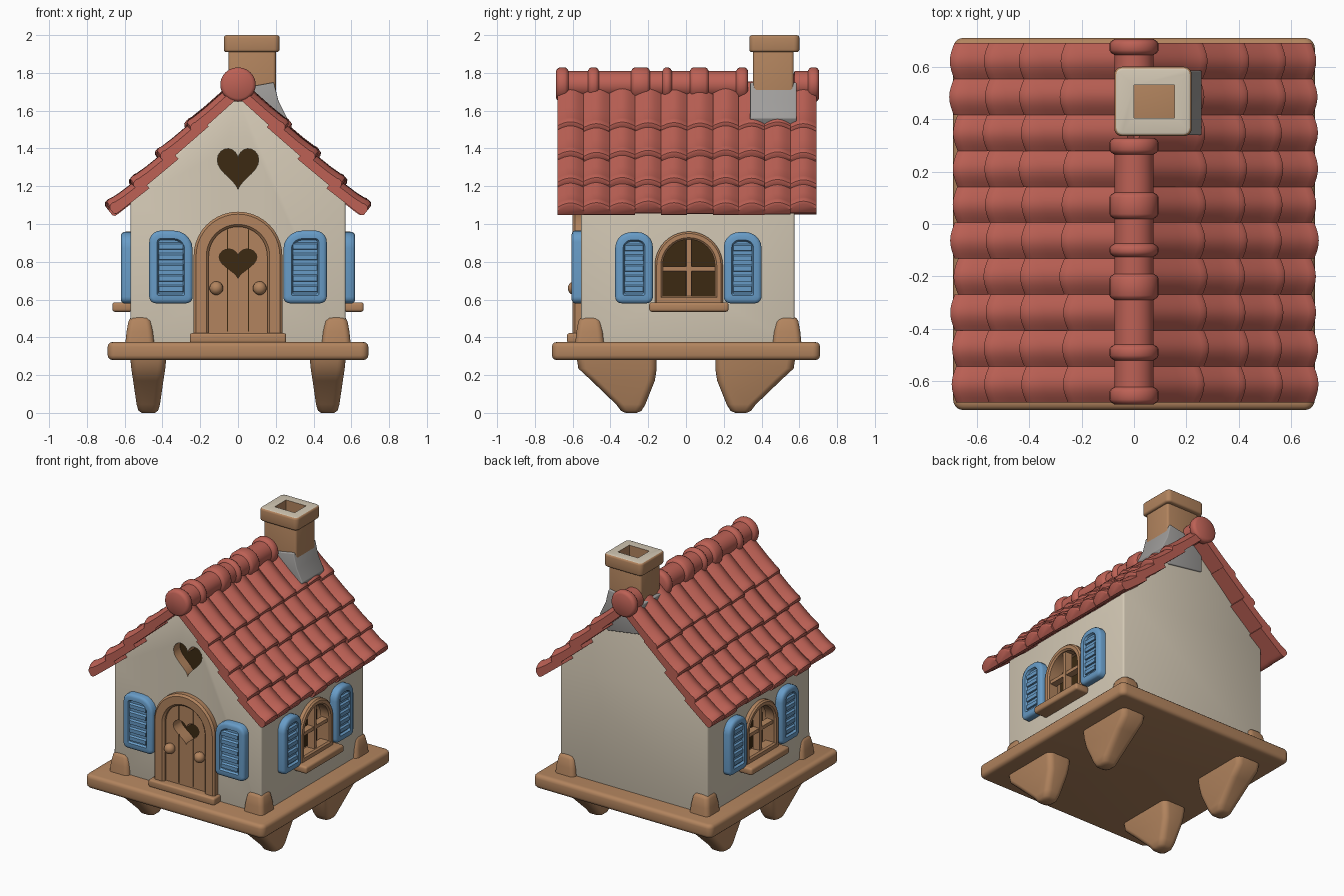
import bpy, bmesh, math, random
from mathutils import Vector

if "Cube" in bpy.data.objects:
    bpy.data.objects.remove(bpy.data.objects["Cube"])
random.seed(4)

def srgb(name, r, g, b):
    m = bpy.data.materials.new(name)
    m.diffuse_color = [((c / 255 + .055) / 1.055) ** 2.4 for c in (r, g, b)] + [1]
    m.use_nodes = True
    m.node_tree.nodes["Principled BSDF"].inputs["Base Color"].default_value = m.diffuse_color
    return m

WOOD = srgb("wood", 178, 132, 94)
RED = srgb("roof red", 189, 97, 85)
BLUE = srgb("shutter blue", 103, 155, 198)
CREAM = srgb("wall cream", 212, 201, 181)
GRAY = srgb("flashing gray", 160, 158, 156)
DARK = srgb("dark interior", 60, 42, 18)

# ---- helpers ----
def loft(bm, loops, cap=True, cyclic=False):
    """Skin a list of equal-length closed 3D loops; returns the first cap face."""
    vs = [[bm.verts.new(p) for p in lp] for lp in loops]
    n = len(vs[0])
    for a, b in zip(vs, vs[1:] + ([vs[0]] if cyclic else [])):
        for i in range(n):
            bm.faces.new((a[i], a[(i + 1) % n], b[(i + 1) % n], b[i]))
    if cap and not cyclic:
        bm.faces.new(vs[-1])
        return bm.faces.new(vs[0])

def make(name, bm, *mats, bevel=0):
    bmesh.ops.recalc_face_normals(bm, faces=bm.faces)
    me = bpy.data.meshes.new(name)
    bm.to_mesh(me)
    bm.free()
    for m in mats:
        me.materials.append(m)
    ob = bpy.data.objects.new(name, me)
    bpy.context.collection.objects.link(ob)
    if bevel:
        mod = ob.modifiers.new("bevel", 'BEVEL')
        mod.width, mod.segments, mod.limit_method = bevel, 3, 'ANGLE'
        apply(ob, mod)
    return ob

def apply(ob, mod):
    bpy.context.view_layer.objects.active = ob
    bpy.ops.object.modifier_apply(modifier=mod.name)

def cut(cutter, *targets):
    for ob in targets:
        mod = ob.modifiers.new("cut", 'BOOLEAN')
        mod.operation, mod.solver, mod.object = 'DIFFERENCE', 'EXACT', cutter
        apply(ob, mod)
    bpy.data.objects.remove(cutter)

def rrect(u0, u1, v0, v1, rb, rl=None, rr=None):
    """Rounded rectangle: bottom radius, top-left radius, top-right radius."""
    rl, rr = rl or rb, rr or rb
    pts = []
    for cu, cv, r, a0 in ((u1 - rb, v0 + rb, rb, -90), (u1 - rr, v1 - rr, rr, 0),
                          (u0 + rl, v1 - rl, rl, 90), (u0 + rb, v0 + rb, rb, 180)):
        for k in range(6):
            a = math.radians(a0 + 18 * k)
            pts.append((cu + r * math.cos(a), cv + r * math.sin(a)))
    return pts

def rect(u0, u1, v0, v1):
    return [(u0, v0), (u1, v0), (u1, v1), (u0, v1)]

def arch(hw, v0, vc):
    arc = [math.pi * k / 20 for k in range(21)]
    return [(-hw, v0), (hw, v0)] + [(hw * math.cos(a), vc + hw * math.sin(a)) for a in arc]

def heart(hw, v0, v1):
    k = (v1 - v0) / 29
    ts = [2 * math.pi * i / 36 for i in range(36)]
    return [(hw * math.sin(t) ** 3, v0 + k * (17 + 13 * math.cos(t) - 5 * math.cos(2 * t)
             - 2 * math.cos(3 * t) - math.cos(4 * t))) for t in ts]

# wall frames: (across, outward depth, up) -> world
front = lambda u, d, v: (u, -.555 - d, v)
right = lambda u, d, v: (.57 + d, .015 + u, v)
left = lambda u, d, v: (-.57 - d, .015 + u, v)
plan = lambda u, d, v: (u, v, d)

def plate(bm, F, *steps, **kw):
    return loft(bm, [[F(u, d, v) for u, v in pts] for pts, d in steps], **kw)

def solid(name, F, pts, d0, d1, *mats, bevel=0):
    bm = bmesh.new()
    plate(bm, F, (pts, d0), (pts, d1))
    return make(name, bm, *mats, bevel=bevel)

def cutter(F, pts, d0, d1):
    """Cutter whose sides leave wood and whose floor leaves the dark colour."""
    bm = bmesh.new()
    floor = plate(bm, F, (pts, d0), (pts, d1))
    for f in bm.faces:
        f.material_index = 1
    floor.material_index = 2
    return make("cutter", bm, CREAM, WOOD, DARK)

# ---- platform, legs, corner blocks ----
solid("platform", plan, rrect(-.69, .69, -.71, .71, .04), .28, .375, WOOD, bevel=.025)
legs, blocks = bmesh.new(), bmesh.new()
for sx in (-1, 1):
    for sy in (-1, 1):
        loft(legs, [[(sx * (.475 + u), sy * v, z) for u, v in rrect(-w, w, a, b, r)]
             for z, w, a, b, r in ((.3, .096, .155, .58, .04), (.235, .09, .155, .57, .04),
                                   (.17, .08, .165, .5, .04), (.045, .062, .215, .37, .04),
                                   (.012, .052, .235, .345, .035), (0, .035, .26, .32, .025))])
        cy = -.51 if sy < 0 else .535
        loft(blocks, [[(sx * .52 + u, cy + v, z) for u, v in rrect(-h, h, -h, h, .03)]
             for z, h in ((.36, .077), (.43, .07), (.485, .06), (.502, .05), (.508, .035))])
make("legs", legs, WOOD)
make("corner_blocks", blocks, WOOD)

# ---- house walls with gables ----
gable = [(-.57, .36), (.57, .36), (.57, 1.13), (0, 1.69), (-.57, 1.13)]
walls = solid("walls", front, gable, 0, -1.13, CREAM, WOOD, DARK, bevel=.012)
cut(cutter(front, heart(.11, 1.18, 1.4), -.07, .1), walls)
for F in (right, left):
    cut(cutter(F, arch(.145, .6, .78), -.07, .1), walls)

# ---- door ----
door = solid("door", front, arch(.165, .38, .83), -.03, .018, WOOD, WOOD, DARK)
for u in (-.055, .055):
    cut(cutter(front, rect(u - .003, u + .003, .43, .97), .012, .05), door)
cut(cutter(front, heart(.1, .71, .868), -.07, .1), door, walls)
bm = bmesh.new()
o, m, i2, i = arch(.235, .38, .83), arch(.222, .38, .83), arch(.168, .38, .83), arch(.155, .38, .83)
plate(bm, front, (o, -.01), (o, .032), (m, .045), (i2, .045), (i, .032), (i, -.01), cyclic=True)
make("door_frame", bm, WOOD)
solid("door_step", front, rect(-.255, .255, .37, .422), -.01, .075, WOOD, bevel=.012)
bm = bmesh.new()
for u in (-.115, .115):
    s = bmesh.ops.create_uvsphere(bm, u_segments=16, v_segments=10, radius=.036)
    bmesh.ops.translate(bm, verts=s["verts"], vec=front(u, .035, .66))
make("door_knobs", bm, WOOD)

# ---- side windows ----
for F, side in ((right, "right"), (left, "left")):
    bm = bmesh.new()
    o, m, i2, i = arch(.18, .58, .78), arch(.17, .58, .78), arch(.148, .61, .78), arch(.138, .62, .78)
    plate(bm, F, (o, -.01), (o, .025), (m, .035), (i2, .035), (i, .025), (i, -.04), cyclic=True)
    plate(bm, F, (rect(-.017, .017, .6, .93), -.03), (rect(-.013, .013, .6, .93), .018))
    plate(bm, F, (rect(-.145, .145, .747, .777), -.03), (rect(-.145, .145, .75, .774), .015))
    make(side + "_window_frame", bm, WOOD)
    solid(side + "_window_sill", F, rect(-.21, .21, .535, .585), -.01, .095, WOOD, bevel=.014)

# ---- shutters with slats ----
def shutter(name, F, u0, u1, v0, v1, rl, rr):
    bm = bmesh.new()
    def outline(k):
        return rrect(u0 + k, u1 - k, v0 + k, v1 - k, max(.035 - k, .008),
                     max(rl - k, .01), max(rr - k, .01))
    plate(bm, F, (outline(0), -.01), (outline(0), .035), (outline(.006), .045),
          (outline(.018), .05), (outline(.042), .05), (outline(.05), .036))
    for k in range(5):
        v = v0 + .08 + k * (v1 - v0 - .16) / 4
        plate(bm, F, (rect(u0 + .048, u1 - .048, v - .021, v + .021), .03),
              (rect(u0 + .052, u1 - .052, v - .018, v + .008), .047))
    make(name, bm, BLUE)

shutter("front_left_shutter", front, -.47, -.24, .58, .965, .06, .1)
shutter("front_right_shutter", front, .24, .47, .58, .965, .1, .06)
for F, side in ((right, "right"), (left, "left")):
    shutter(side + "_front_shutter", F, -.39, -.19, .58, .957, .085, .08)
    shutter(side + "_back_shutter", F, .185, .385, .58, .957, .08, .085)

# ---- roof tiles: four overlapping rows of ten arched tiles per side ----
bm = bmesh.new()
rows = (((.03, 1.76), (.285, 1.53)), ((.21, 1.58), (.44, 1.38)),
        ((.37, 1.41), (.58, 1.235)), ((.52, 1.255), (.705, 1.11)))
W = 1.37 / 10
for sx in (-1, 1):
    for p, q in rows:
        p, q = Vector(p), Vector(q)
        d = (q - p).normalized()
        n = Vector((-d.y, d.x))
        for c in range(10):
            L = (q - p).length + random.uniform(-.01, .01)
            lift = random.uniform(-.004, .004)
            loops = []
            for u, t, base in ((0, .048, 0), (L * .6, .05, 0), (L - .045, .055, 0),
                               (L - .03, .06, 0), (L - .01, .056, .002), (L, .042, .012)):
                ys = [-W / 2 + W * k / 8 for k in range(9)]
                sec = [(y, t + .028 * math.cos(math.pi * y / W)) for y in ys] + [(W / 2, base), (-W / 2, base)]
                ring = []
                for y, h in sec:
                    w = p + d * u + n * (h - .085 + lift)
                    ring.append((sx * w.x, -.68 + W * (c + .5) + y, w.y))
                loops.append(ring)
            loft(bm, loops)
make("roof_tiles", bm, RED)

# ---- ridge caps, with collars ----
bm = bmesh.new()
for y0, y1, collars in ((-.69, .33, ((-.655, .033), (-.49, .03), (-.24, .05), (-.1, .025), (.07, .05), (.297, .032))),
                        (.57, .71, ((.675, .03),))):
    prof = [(y0, .06)] if y0 > 0 else []
    if y0 > 0:
        prof.append((y0 + .005, .075))
    for c, h in collars:
        prof += [(c - h, .075), (c - h + .008, .088), (c - h + .018, .094),
                 (c + h - .018, .094), (c + h - .008, .088), (c + h, .075)]
    loft(bm, [[(r * math.cos(a), y, 1.738 + r * .97 * math.sin(a))
               for a in [2 * math.pi * k / 24 for k in range(24)]] for y, r in prof])
make("ridge_caps", bm, RED)

# ---- chimney ----
solid("chimney_shaft", plan, rect(-.05, .2, .355, .57), 1.5, 1.925, WOOD, bevel=.015)
xz = lambda u, d, v: (u, d, v)
solid("chimney_flashing", xz, [(-.07, 1.5), (.2, 1.46), (.26, 1.56), (.215, 1.65), (.19, 1.75),
                               (.08, 1.73), (-.07, 1.71)], .34, .585, GRAY, bevel=.006)
cap = solid("chimney_cap", plan, rrect(-.075, .22, .335, .6, .03), 1.91, 2.0, WOOD, WOOD, CREAM, bevel=.014)
cut(cutter(plan, rect(0, .155, .405, .53), 1.8, 2.1), cap)
for f in cap.data.polygons:
    f.material_index = 2 if f.normal.z > .8 and f.center.z > 1.985 else 0

# ---- shading ----
bpy.ops.object.select_all(action='SELECT')
bpy.context.view_layer.objects.active = cap
bpy.ops.object.shade_smooth_by_angle(angle=math.radians(40))
